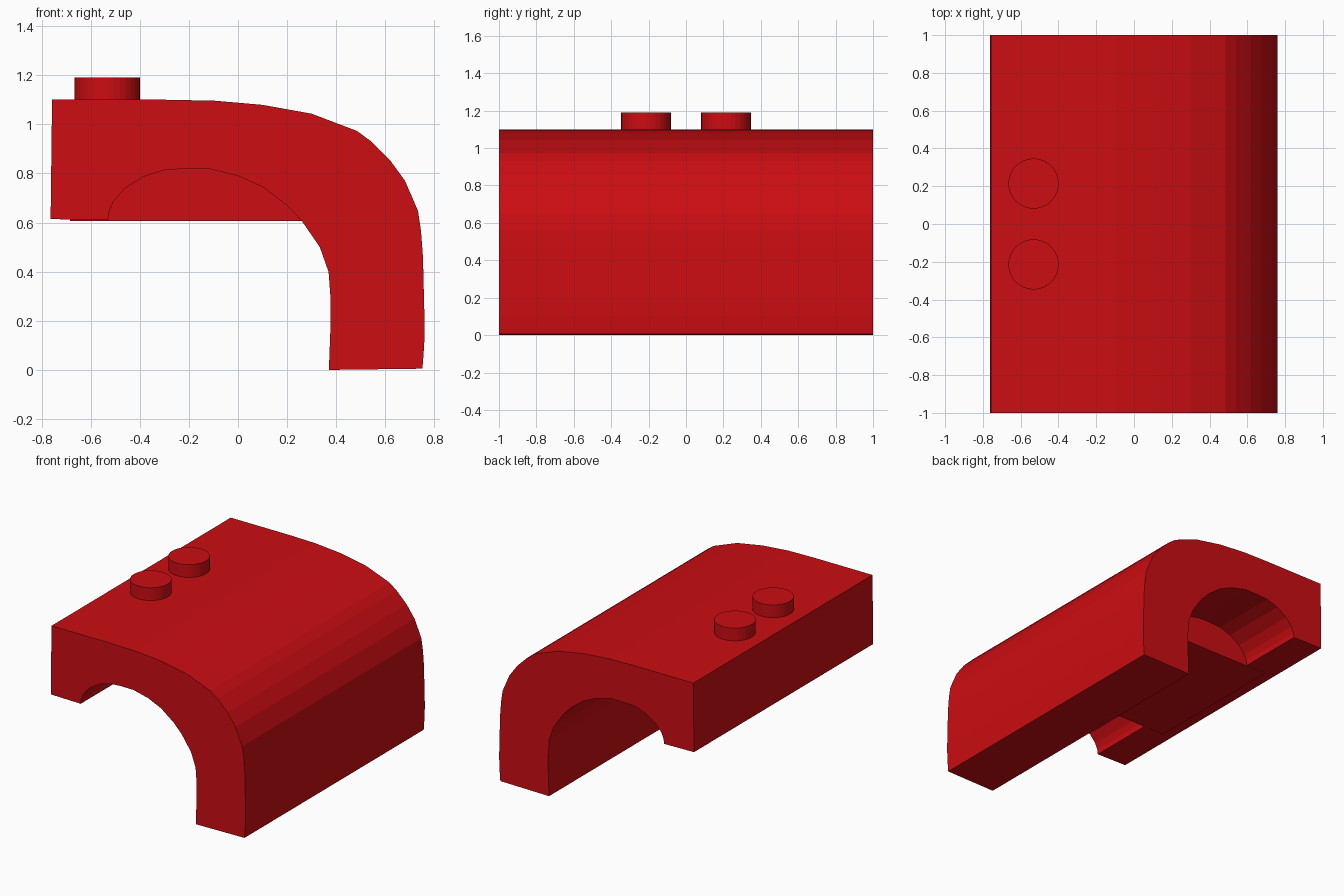
import bpy, bmesh
from mathutils import Matrix

if "Cube" in bpy.data.objects:
    bpy.data.objects.remove(bpy.data.objects["Cube"])

red = bpy.data.materials.new("red_plastic")
red.diffuse_color = (0.6, 0.004, 0.006, 1)
red.use_nodes = True
red.node_tree.nodes["Principled BSDF"].inputs["Base Color"].default_value = red.diffuse_color


def finish(name, bm):
    bmesh.ops.recalc_face_normals(bm, faces=bm.faces)
    mesh = bpy.data.meshes.new(name)
    bm.to_mesh(mesh)
    bm.free()
    mesh.materials.append(red)
    obj = bpy.data.objects.new(name, mesh)
    bpy.context.collection.objects.link(obj)
    return obj


def extrude_profile(name, points, y0, y1):
    """Extrude an (x, z) outline along y."""
    bm = bmesh.new()
    face = bm.faces.new([bm.verts.new((x, y0, z)) for x, z in points])
    ext = bmesh.ops.extrude_face_region(bm, geom=[face])
    verts = [g for g in ext["geom"] if isinstance(g, bmesh.types.BMVert)]
    bmesh.ops.translate(bm, verts=verts, vec=(0, y1 - y0, 0))
    return finish(name, bm)


# Curved shell: outer curve, then the inner arch back to the left wall
outer = [(-0.763, 0.614), (-0.757, 1.1), (-0.3, 1.1), (-0.096, 1.096),
         (0.1, 1.079), (0.3, 1.043), (0.484, 0.973), (0.54, 0.932),
         (0.618, 0.855), (0.68, 0.77), (0.733, 0.647), (0.745, 0.565),
         (0.753, 0.46), (0.76, 0.18), (0.758, 0.1), (0.751, 0.005)]
inner = [(0.37, 0), (0.377, 0.186), (0.377, 0.288), (0.369, 0.398),
         (0.333, 0.5), (0.26, 0.606), (0.198, 0.671), (0.1, 0.745),
         (0, 0.79), (-0.116, 0.818), (-0.21, 0.819), (-0.3, 0.814),
         (-0.386, 0.786), (-0.463, 0.737), (-0.508, 0.684),
         (-0.525, 0.643), (-0.529, 0.61)]
extrude_profile("curved_shell", outer + inner, -1, 1)

# Solid block filling the middle of the arch
extrude_profile("middle_block",
                [(-0.685, 0.606), (-0.685, 0.9), (0.45, 0.9), (0.45, 0.606)],
                -0.52, 0.52)

# Two round studs on top
for side, y in (("front", -0.214), ("back", 0.214)):
    bm = bmesh.new()
    bmesh.ops.create_cone(bm, cap_ends=True, segments=32, radius1=0.133,
                          radius2=0.133, depth=0.1,
                          matrix=Matrix.Translation((-0.532, y, 1.14)))
    finish(side + "_stud", bm)
